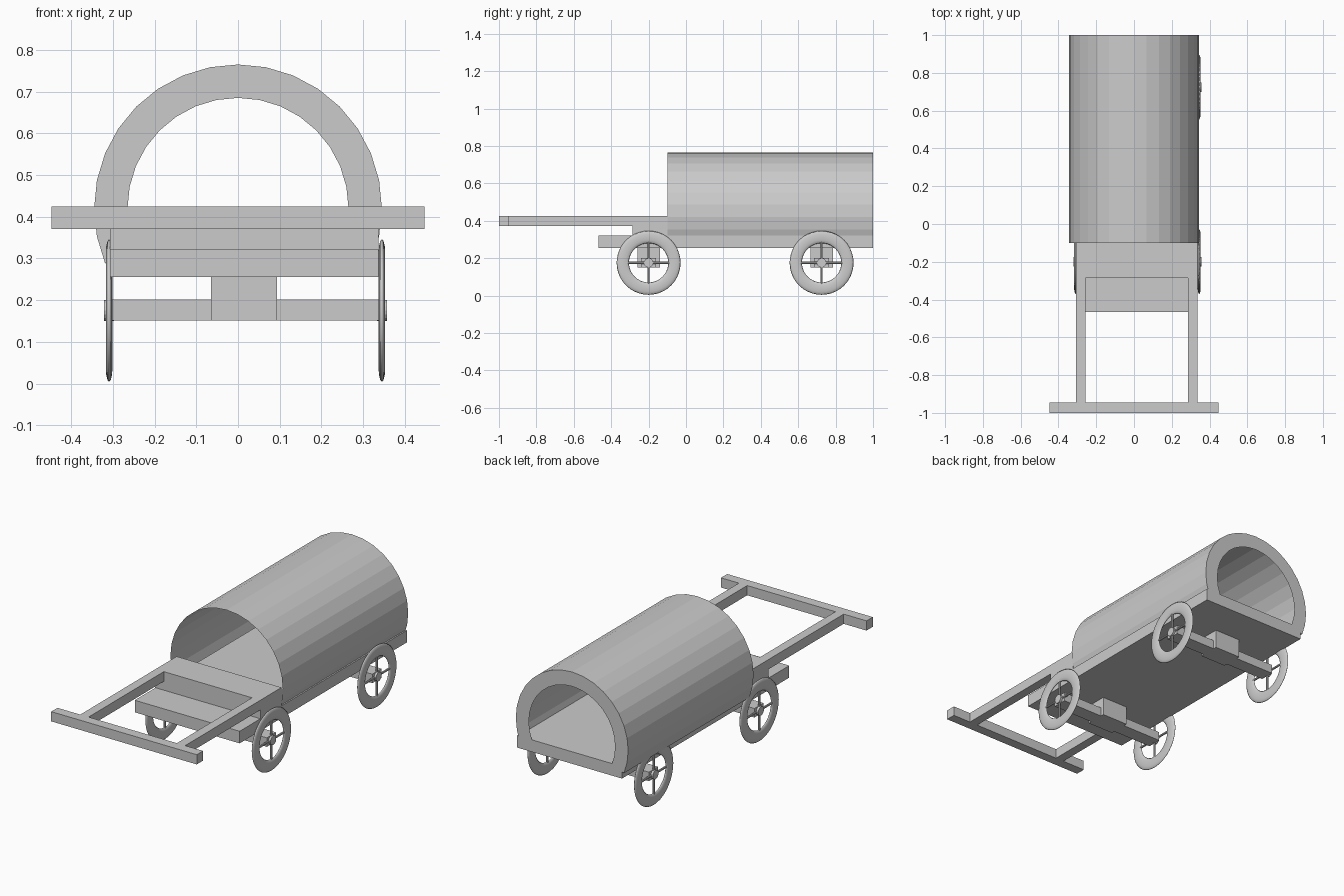
import bpy, bmesh, math
from mathutils import Matrix

if "Cube" in bpy.data.objects:
    bpy.data.objects.remove(bpy.data.objects["Cube"])


def finish(name, bm, smooth=False):
    mesh = bpy.data.meshes.new(name)
    bmesh.ops.recalc_face_normals(bm, faces=bm.faces[:])
    bm.to_mesh(mesh)
    bm.free()
    ob = bpy.data.objects.new(name, mesh)
    bpy.context.collection.objects.link(ob)
    if smooth:
        for p in mesh.polygons:
            p.use_smooth = True
    return ob


def box(name, x0, x1, y0, y1, z0, z1):
    bm = bmesh.new()
    m = Matrix.Translation(((x0 + x1) / 2, (y0 + y1) / 2, (z0 + z1) / 2))
    bmesh.ops.create_cube(bm, size=1, matrix=m @ Matrix.Diagonal((x1 - x0, y1 - y0, z1 - z0, 1)))
    return finish(name, bm)


def arc(radius, y, first, last):
    # 32-sided circle, points from step first to step last
    return [(radius * math.cos(i * math.pi / 16), y, 0.42 + radius * math.sin(i * math.pi / 16))
            for i in range(first, last + 1)]


def strip(name, a, b):
    bm = bmesh.new()
    va = [bm.verts.new(p) for p in a]
    vb = [bm.verts.new(p) for p in b]
    for i in range(len(a) - 1):
        bm.faces.new((va[i], va[i + 1], vb[i + 1], vb[i]))
    return finish(name, bm)


# body: bed with footboard, raised seat
XL, XR = -0.307, 0.337
box("bed", XL, XR, -0.467, 1.0, 0.255, 0.322)
box("seat", XL, XR, -0.285, -0.1, 0.322, 0.425)

# pulling frame
box("left_shaft", XL, -0.256, -0.945, -0.285, 0.371, 0.425)
box("right_shaft", 0.286, XR, -0.945, -0.285, 0.371, 0.425)
box("crossbar", -0.447, 0.447, -1.0, -0.945, 0.371, 0.425)

# canvas cover: open shell with a ring closing the back edge
strip("cover", arc(0.345, -0.1, -2, 18), arc(0.345, 1.0, -2, 18))
strip("cover_back_rim", arc(0.345, 1.0, -2, 18), arc(0.265, 1.0, -2, 18))


def wheel(name, x, y, z=0.175):
    # flattened torus rim
    bm = bmesh.new()
    n, k = 40, 12
    rings = []
    for i in range(n):
        a = 2 * math.pi * i / n
        ring = []
        for j in range(k):
            b = 2 * math.pi * j / k
            r = 0.138 + 0.033 * math.cos(b)
            ring.append(bm.verts.new((x + 0.008 * math.sin(b), y + r * math.cos(a), z + r * math.sin(a))))
        rings.append(ring)
    for i in range(n):
        p, q = rings[i], rings[(i + 1) % n]
        for j in range(k):
            bm.faces.new((p[j], p[(j + 1) % k], q[(j + 1) % k], q[j]))
    finish(name + "_rim", bm, True)
    # spokes and hub
    bm = bmesh.new()
    for axis in ("X", "Y"):
        rot = Matrix.Rotation(math.pi / 2, 4, "X") if axis == "X" else Matrix()
        bmesh.ops.create_cone(bm, cap_ends=True, segments=8, radius1=0.006, radius2=0.006,
                              depth=0.24, matrix=Matrix.Translation((x, y, z)) @ rot)
    bmesh.ops.create_cone(bm, cap_ends=True, segments=16, radius1=0.025, radius2=0.025, depth=0.024,
                          matrix=Matrix.Translation((x, y, z)) @ Matrix.Rotation(math.pi / 2, 4, "Y"))
    finish(name + "_hub_and_spokes", bm)


# axles, axle blocks and wheels
for end, y in (("front", -0.2), ("rear", 0.725)):
    box(end + "_axle", -0.308, 0.345, y - 0.04, y + 0.04, 0.151, 0.201)
    box(end + "_axle_block", -0.065, 0.094, y - 0.06, y + 0.06, 0.151, 0.255)
    wheel(end + "_left_wheel", -0.309, y)
    wheel(end + "_right_wheel", 0.345, y)
